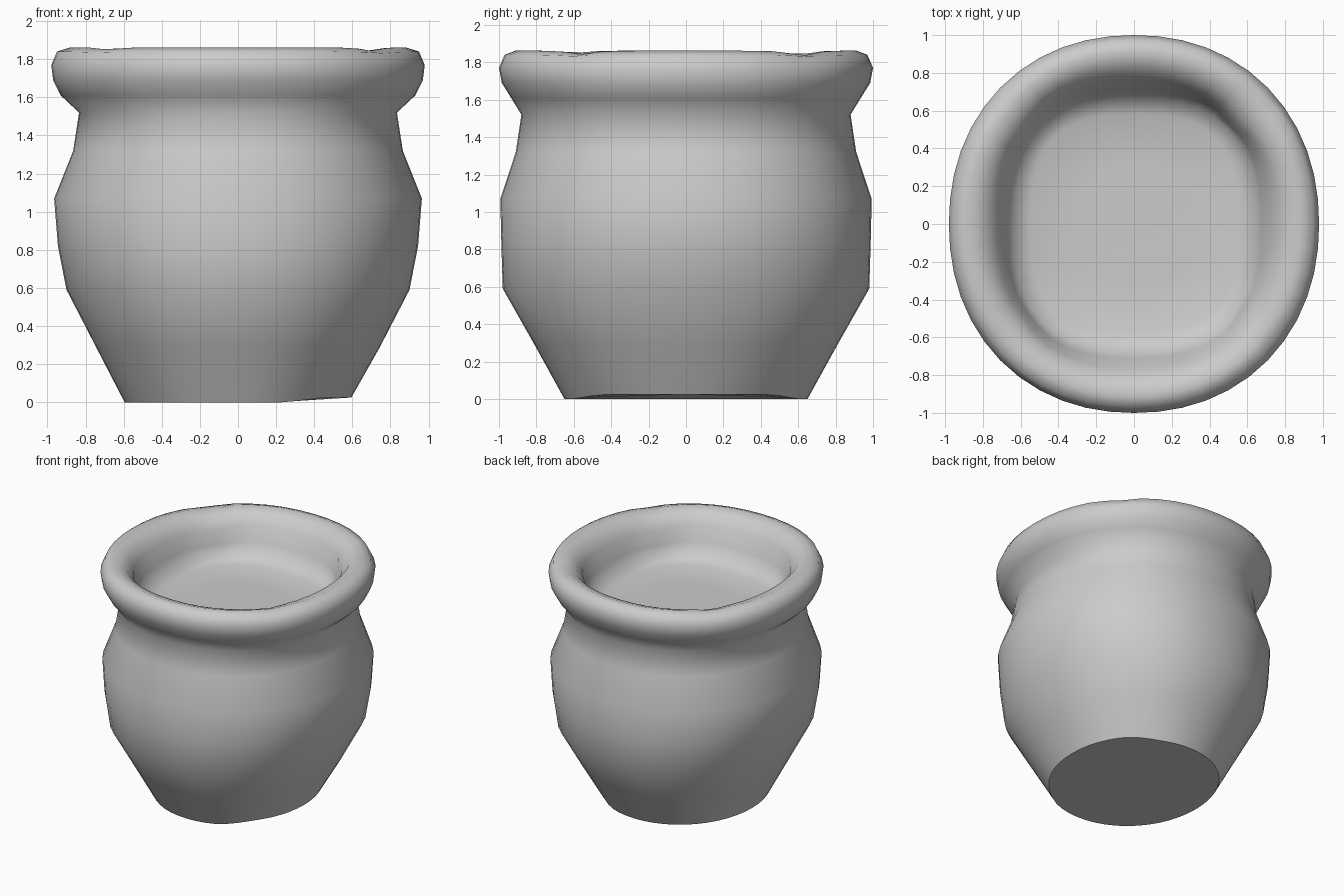
import bpy, bmesh, math

if "Cube" in bpy.data.objects:
    bpy.data.objects.remove(bpy.data.objects["Cube"])

SEGS = 48
# Profile, outside base -> rim -> inner floor: (half x, half y, z, squareness, pinch)
PROFILE = [
    (0.595, 0.65, 0.00, 2.05, 0), (0.745, 0.81, 0.29, 2.08, 0),
    (0.90, 0.98, 0.59, 2.1, 0), (0.945, 0.987, 0.82, 2.12, 0),
    (0.965, 0.993, 1.07, 2.12, 0), (0.865, 0.91, 1.32, 2.15, 0),
    (0.834, 0.88, 1.52, 2.15, 0), (0.93, 0.935, 1.61, 2.15, 0),
    (0.97, 0.985, 1.69, 2.13, 0), (0.98, 1.00, 1.77, 2.13, 0),
    (0.95, 0.97, 1.84, 2.13, 0.3), (0.88, 0.91, 1.863, 2.13, 0.7),
    (0.79, 0.83, 1.835, 2.2, 1), (0.725, 0.765, 1.76, 2.35, 1),
    (0.675, 0.71, 1.64, 2.6, 0.6), (0.63, 0.66, 1.55, 2.8, 0.2),
    (0.55, 0.58, 1.515, 2.8, 0), (0.30, 0.32, 1.51, 2.5, 0),
]
# Angles and strengths of the dents around the rim
DENTS = [(43, 1.2), (139, 1.0), (220, 0.5), (322, 0.8)]


def dent(angle):
    total = 0
    for deg, strength in DENTS:
        d = (math.degrees(angle) - deg + 180) % 360 - 180
        total += strength * (math.exp(-(d / 6) ** 2) + 0.3 * math.exp(-(d / 18) ** 2))
    return total


def ring(bm, hx, hy, z, n, pinch):
    verts = []
    for i in range(SEGS):
        a = 2 * math.pi * i / SEGS
        c, s = math.cos(a), math.sin(a)
        r = (abs(c) ** n + abs(s) ** n) ** (-1 / n)
        d = dent(a) * pinch
        r *= 1 - 0.03 * d
        x, y = hx * r * c, hy * r * s
        # the base lifts slightly on one side
        lift = 0.025 * min(1, max(0, (x - 0.25) / 0.2)) if z == 0 else 0
        verts.append(bm.verts.new((x, y, z - 0.025 * d + lift)))
    return verts


# Pot: one continuous skin of stacked rings
bm = bmesh.new()
rings = [ring(bm, *p) for p in PROFILE]
for low, high in zip(rings, rings[1:]):
    for i in range(SEGS):
        j = (i + 1) % SEGS
        bm.faces.new((low[i], low[j], high[j], high[i]))

# Base underside and inner floor
base = bm.faces.new(list(reversed(rings[0])))
centre = bm.verts.new((0, 0, 1.51))
for i in range(SEGS):
    bm.faces.new((rings[-1][i], rings[-1][(i + 1) % SEGS], centre))

for f in bm.faces:
    f.smooth = True
base.smooth = False
for e in base.edges:
    e.smooth = False

mesh = bpy.data.meshes.new("pot")
bm.to_mesh(mesh)
bm.free()
pot = bpy.data.objects.new("pot", mesh)
bpy.context.collection.objects.link(pot)
